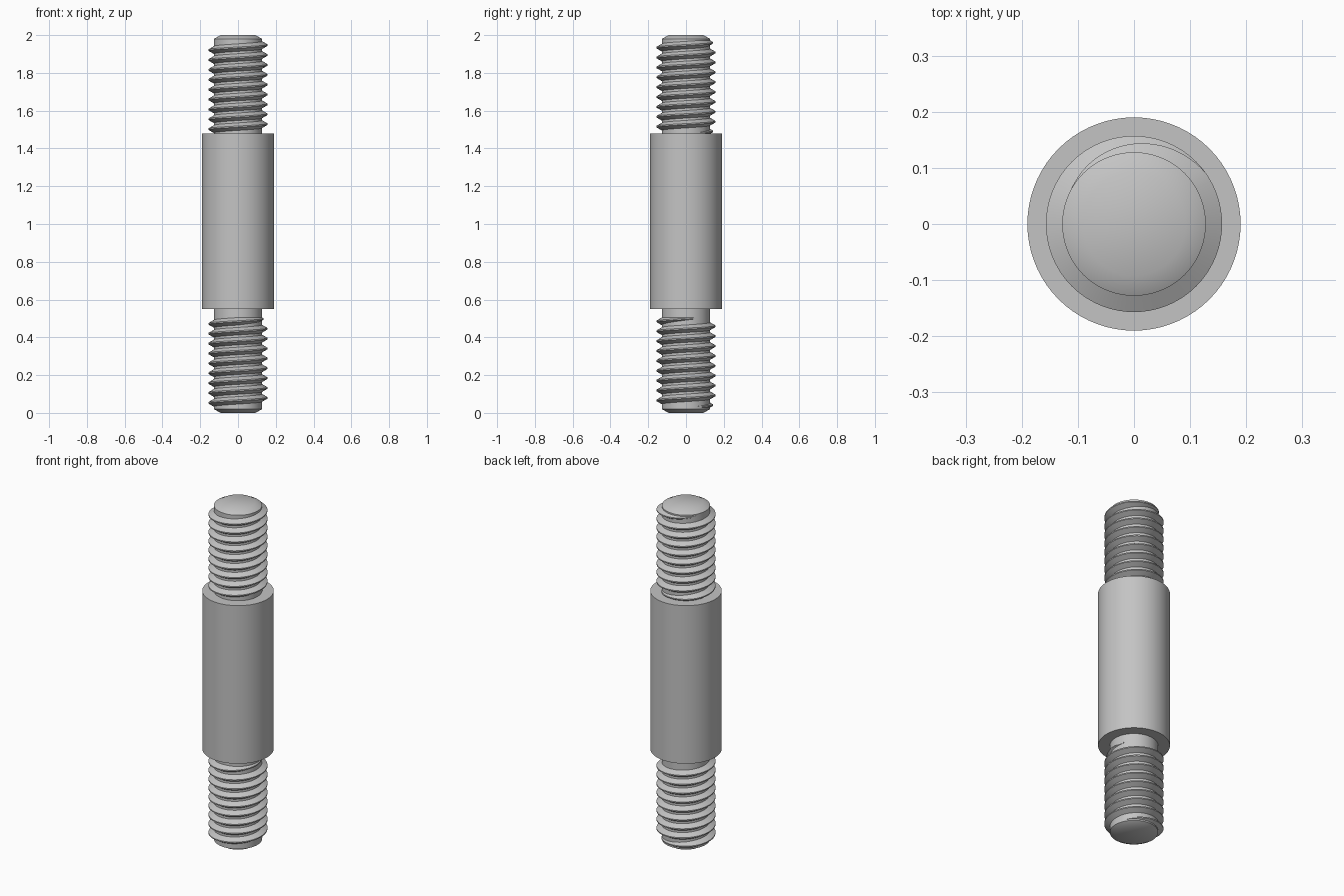
import bpy, bmesh, math

cube = bpy.data.objects.get("Cube")
if cube:
    bpy.data.objects.remove(cube, do_unlink=True)

SEGS = 72
ROOT, CREST, BODY = 0.128, 0.157, 0.19
PITCH = 0.0523
BODY_LOW, BODY_HIGH = 0.55, 1.478

steel = bpy.data.materials.new("grey steel")
steel.use_nodes = True
colour = (0.55, 0.55, 0.55, 1)
steel.diffuse_color = colour
steel.node_tree.nodes["Principled BSDF"].inputs["Base Color"].default_value = colour


def finish(name, bm, angle):
    """Turn a bmesh into a smooth shaded object with sharp edges kept."""
    bmesh.ops.recalc_face_normals(bm, faces=bm.faces)
    mesh = bpy.data.meshes.new(name)
    bm.to_mesh(mesh)
    bm.free()
    mesh.materials.append(steel)
    obj = bpy.data.objects.new(name, mesh)
    bpy.context.collection.objects.link(obj)
    bpy.ops.object.select_all(action="DESELECT")
    obj.select_set(True)
    bpy.context.view_layer.objects.active = obj
    bpy.ops.object.shade_smooth_by_angle(angle=math.radians(angle))
    return obj


def lathe(name, profile):
    """Solid of revolution from (radius, z) points, capped at both ends."""
    bm = bmesh.new()
    rings = []
    for r, z in profile:
        rings.append([bm.verts.new((r * math.cos(a), r * math.sin(a), z))
                      for a in (math.tau * i / SEGS for i in range(SEGS))])
    for low, high in zip(rings, rings[1:]):
        for i in range(SEGS):
            j = (i + 1) % SEGS
            bm.faces.new((low[i], low[j], high[j], high[i]))
    bm.faces.new(rings[0])
    bm.faces.new(rings[-1])
    return finish(name, bm, 32)


def thread(name, z_at_zero, start, end, fade):
    """Right-handed ridge from start to end degrees, fading out at both ends."""
    bm = bmesh.new()
    depth, sink = CREST - ROOT, 0.002
    steps = round((end - start) / 360 * SEGS)
    rows = []
    for i in range(steps + 1):
        deg = start + (end - start) * i / steps
        f = max(0.02, min(1, (deg - start) / fade, (end - deg) / fade))
        a = math.radians(deg)
        z = z_at_zero + PITCH * deg / 360
        crest = PITCH / 16
        foot = crest + (depth * f + sink) * math.tan(math.radians(30))
        section = ((ROOT - sink, -foot), (ROOT + depth * f, -crest),
                   (ROOT + depth * f, crest), (ROOT - sink, foot))
        rows.append([bm.verts.new((r * math.cos(a), r * math.sin(a), z + dz))
                     for r, dz in section])
    for p, q in zip(rows, rows[1:]):
        for k in range(4):
            n = (k + 1) % 4
            bm.faces.new((p[k], p[n], q[n], q[k]))
    bm.faces.new(rows[0])
    bm.faces.new(rows[-1])
    return finish(name, bm, 30)


# Thick middle
lathe("middle_body", [(BODY, BODY_LOW), (BODY, BODY_HIGH)])

# Stud cores with chamfered free ends
lathe("upper_stud_core", [(ROOT, BODY_HIGH - 0.01), (ROOT, 1.98), (0.092, 2)])
lathe("lower_stud_core", [(0.092, 0), (ROOT, 0.02), (ROOT, BODY_LOW + 0.01)])

# Helical threads, angles measured from +x
TURN = 360
thread("upper_thread", 1.947, 30 - 9 * TURN, 150, 115)
thread("lower_thread", 0.0795, 30 - TURN, 25 + 8 * TURN, 115)
